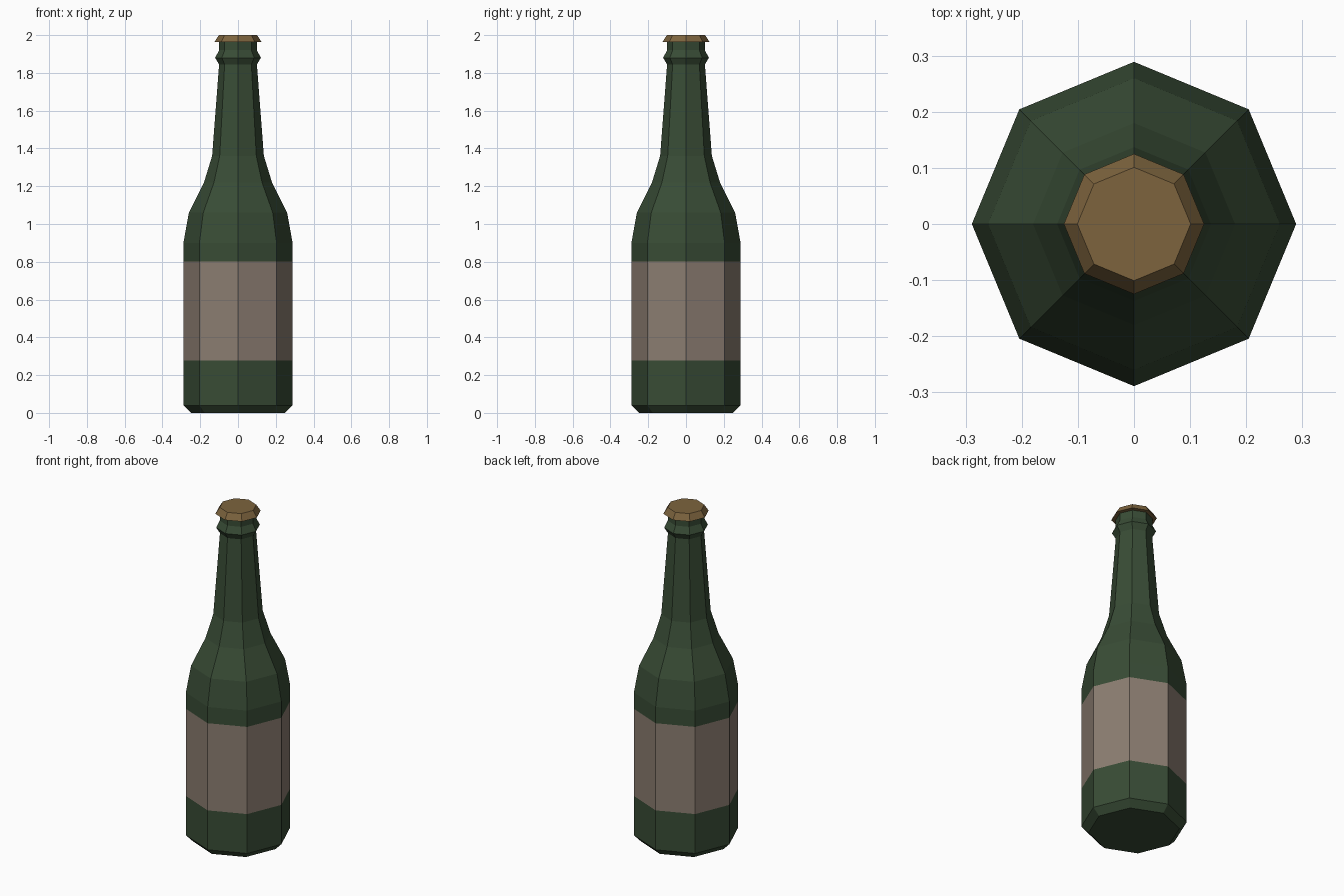
import bpy, bmesh, math

if "Cube" in bpy.data.objects:
    bpy.data.objects.remove(bpy.data.objects["Cube"])

SIDES = 8


def material(name, rgb):
    mat = bpy.data.materials.new(name)
    mat.diffuse_color = (*rgb, 1)
    mat.use_nodes = True
    mat.node_tree.nodes["Principled BSDF"].inputs["Base Color"].default_value = mat.diffuse_color
    return mat


def lathe(name, profile, mats, band_mat=lambda z: 0):
    """Spin (radius, z) points into a closed, flat-faced octagonal solid."""
    bm = bmesh.new()
    rings = []
    for r, z in profile:
        angles = [2 * math.pi * i / SIDES for i in range(SIDES)]
        rings.append([bm.verts.new((r * math.cos(a), r * math.sin(a), z)) for a in angles])
    for low, high in zip(rings, rings[1:]):
        for i in range(SIDES):
            j = (i + 1) % SIDES
            face = bm.faces.new((low[i], low[j], high[j], high[i]))
            face.material_index = band_mat(face.calc_center_median().z)
    bm.faces.new(rings[0][::-1])
    bm.faces.new(rings[-1])
    mesh = bpy.data.meshes.new(name)
    bm.to_mesh(mesh)
    bm.free()
    for m in mats:
        mesh.materials.append(m)
    obj = bpy.data.objects.new(name, mesh)
    bpy.context.collection.objects.link(obj)
    return obj


green = material("green_glass", (0.040, 0.072, 0.036))
paper = material("label_paper", (0.26, 0.205, 0.165))
gold = material("cap_metal", (0.205, 0.127, 0.048))

# Bottle: chamfered base, straight body with label band, shoulder, neck, lip ring
LABEL = (0.277, 0.802)
bottle_profile = [
    (0.249, 0), (0.289, 0.04), (0.289, LABEL[0]), (0.289, LABEL[1]), (0.289, 0.90),
    (0.26, 1.06), (0.18, 1.22), (0.137, 1.36), (0.10, 1.845),
    (0.121, 1.88), (0.10, 1.92), (0.10, 1.97),
]
lathe("bottle", bottle_profile, [green, paper],
      lambda z: 1 if LABEL[0] < z < LABEL[1] else 0)

# Crown cap: flared skirt with flat top
lathe("cap", [(0.125, 1.963), (0.101, 2.0)], [gold])
